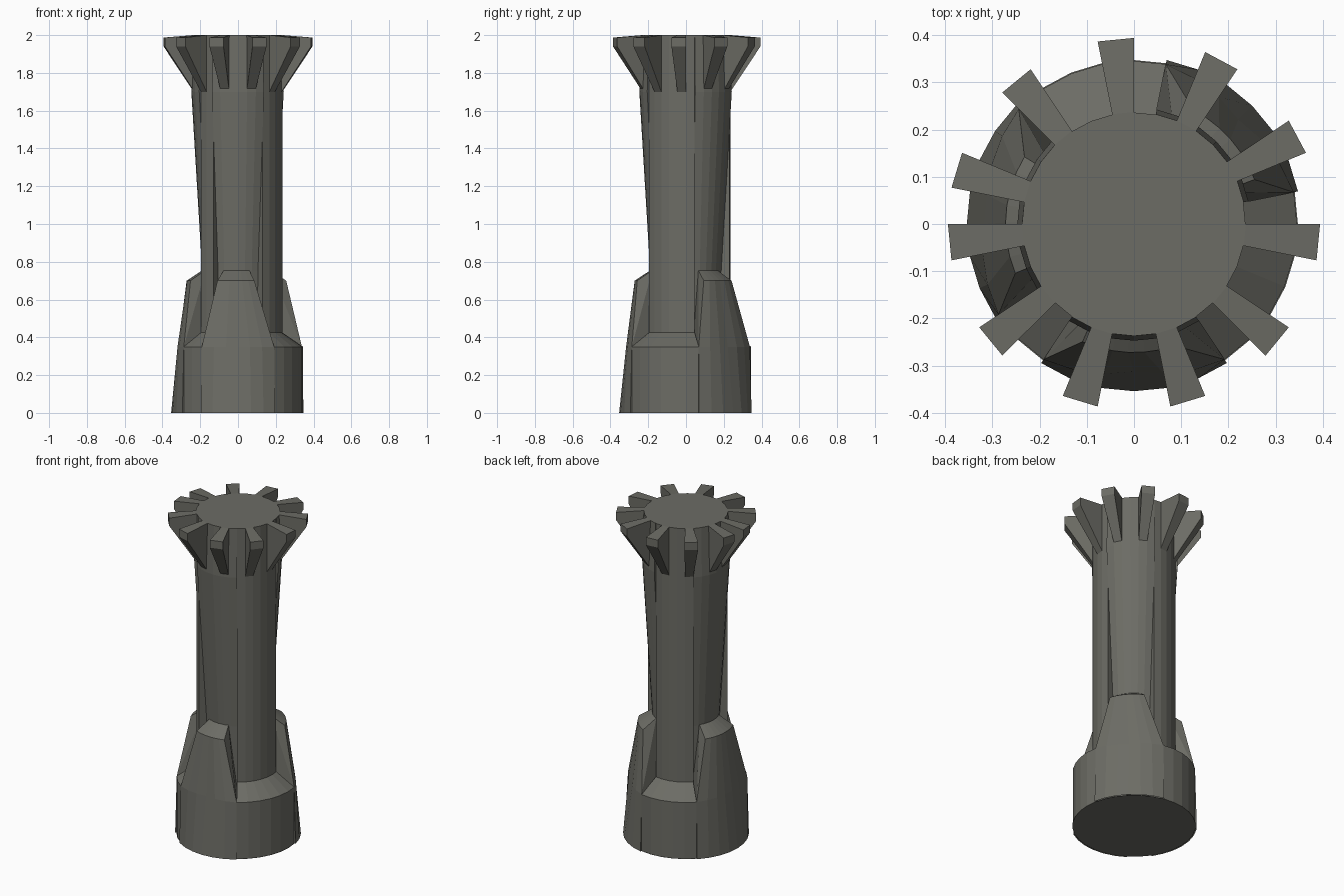
import bpy, bmesh, math

if "Cube" in bpy.data.objects:
    bpy.data.objects.remove(bpy.data.objects["Cube"])

SEG = 2 * math.pi / 32          # the column is a 32-sided round
metal = bpy.data.materials.new("dark warm grey")
metal.diffuse_color = (0.15, 0.15, 0.13, 1)
metal.use_nodes = True
metal.node_tree.nodes["Principled BSDF"].inputs["Base Color"].default_value = metal.diffuse_color


def polar(r, seg, z):
    return (r * math.cos(seg * SEG), r * math.sin(seg * SEG), z)


def finish(name, bm):
    bmesh.ops.remove_doubles(bm, verts=bm.verts, dist=1e-5)
    bmesh.ops.recalc_face_normals(bm, faces=bm.faces)
    me = bpy.data.meshes.new(name)
    bm.to_mesh(me)
    bm.free()
    me.materials.append(metal)
    ob = bpy.data.objects.new(name, me)
    bpy.context.collection.objects.link(ob)
    return ob


def face(bm, pts):
    bm.faces.new([bm.verts.new(p) for p in pts])


def sector(bm, a, b, prof, inner=0.17):
    """Sweep an (r, z) profile over segments a..b, with walls at both ends."""
    loop = prof + [(inner, prof[-1][1]), (inner, prof[0][1])]
    for s in range(a, b):
        for (r0, z0), (r1, z1) in zip(loop, loop[1:] + loop[:1]):
            face(bm, [polar(r0, s, z0), polar(r0, s + 1, z0),
                      polar(r1, s + 1, z1), polar(r1, s, z1)])
    for s in (a, b):
        face(bm, [polar(r, s, z) for r, z in loop])


# start and end segment, then start and end of the narrowed top
FINS = [(1, 7, 1.8, 5.55), (12, 19, 13.2, 18.0), (21, 27, 21.9, 25.65)]
LOWS = [(7, 12), (19, 21), (27, 33)]

# plain shaft sectors with low base steps
for i, (a, b) in enumerate(LOWS):
    bm = bmesh.new()
    sector(bm, a, b, [(.345, 0), (.345, .35), (.235, .425), (.235, 2)])
    finish(f"low_base_sector_{i + 1}", bm)

for i, (a, b, ta, tb) in enumerate(FINS):
    # recessed shaft panels that widen upward
    bm = bmesh.new()
    sector(bm, a, b, [(.18, .3), (.19, .75), (.247, 1.7), (.237, 2)])
    finish(f"tapered_shaft_panel_{i + 1}", bm)

    # tall base fins
    bm = bmesh.new()
    n = b - a
    rows = []
    for k in range(n + 1):
        t = k / n
        full, top = a + n * t, ta + (tb - ta) * t
        mid = .3125 + .0325 * abs(2 * t - 1)
        rows.append([polar(.354, full, 0), polar(mid, full, .35),
                     polar(.272, top, .7), polar(.188, top, .755)])
    for p, q in zip(rows, rows[1:]):
        for j in range(3):
            face(bm, [p[j], q[j], q[j + 1], p[j + 1]])
    for row, s in ((rows[0], a), (rows[-1], b)):
        face(bm, [row[1], row[2], row[3]])
        face(bm, [row[1], row[3], polar(.18, s, .35)])
        face(bm, [row[0], row[1], polar(.18, s, .35), polar(.18, s, 0)])
    finish(f"tall_base_fin_{i + 1}", bm)

# flared teeth around the top
bm = bmesh.new()
for s in (2, 5, 8, 11, 14, 16, 19, 22, 25, 28, 31):
    sector(bm, s, s + 1, [(.235, 1.7), (.394, 1.94), (.394, 1.987), (.237, 2)], .2)
finish("crown_teeth", bm)

# end caps
for name, r, z in (("top_cap", .236, 2), ("bottom_cap", .347, 0)):
    bm = bmesh.new()
    face(bm, [polar(r, s, z) for s in range(32)])
    if z == 0:
        bmesh.ops.reverse_faces(bm, faces=bm.faces)
    me = bpy.data.meshes.new(name)
    bm.to_mesh(me)
    bm.free()
    me.materials.append(metal)
    bpy.context.collection.objects.link(bpy.data.objects.new(name, me))
